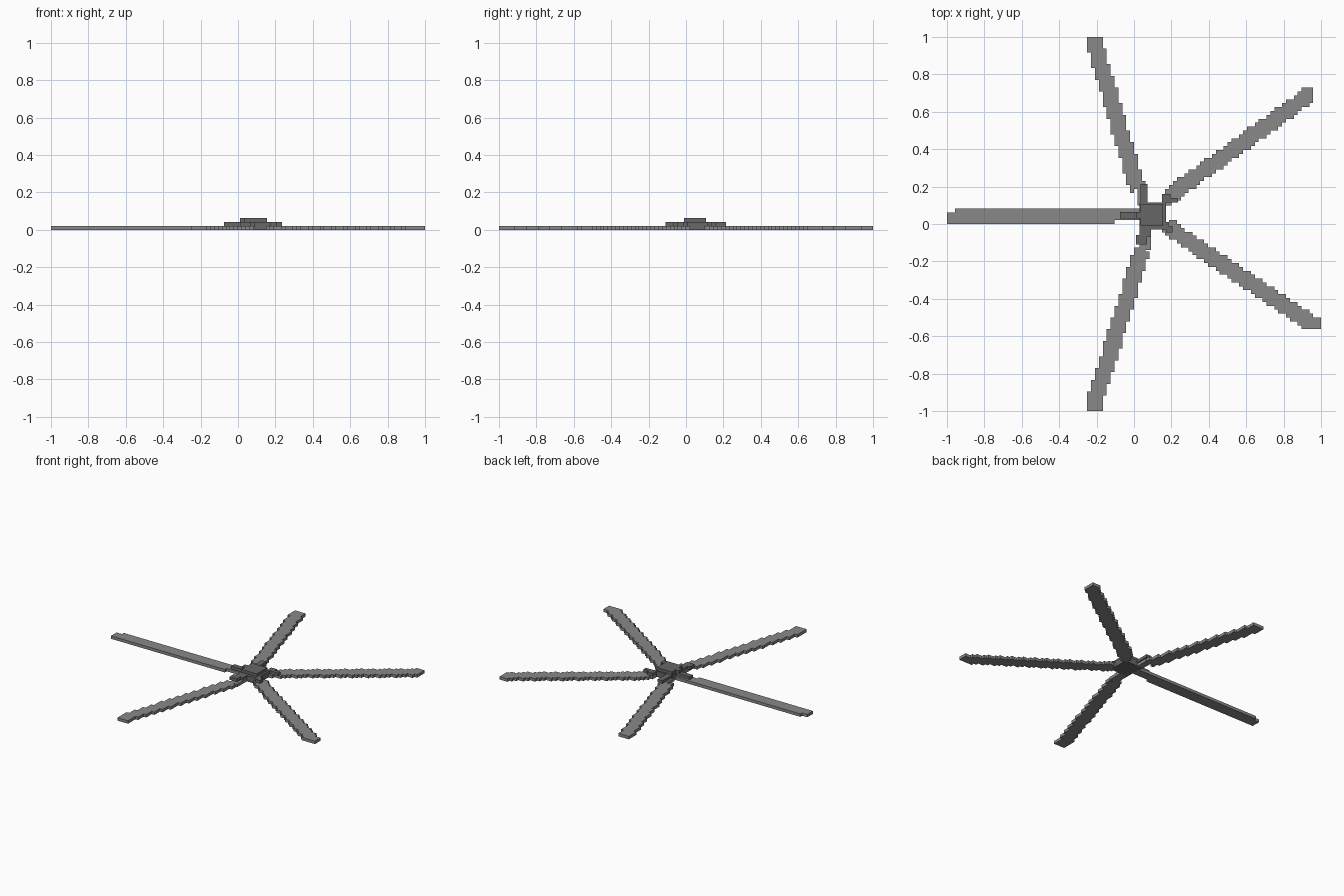
import bpy, bmesh
from mathutils import Vector

if "Cube" in bpy.data.objects:
    bpy.data.objects.remove(bpy.data.objects["Cube"])

CELL = 2 / 96   # block size
LAYER = 0.021   # height of one layer


def material(name, value):
    m = bpy.data.materials.new(name)
    m.use_nodes = True
    colour = (value, value, value, 1)
    m.diffuse_color = colour
    m.node_tree.nodes["Principled BSDF"].inputs["Base Color"].default_value = colour
    return m


blade_grey = material("blade grey", 0.25)
hub_grey = material("hub dark grey", 0.135)


def finish(name, bm, mat):
    bmesh.ops.recalc_face_normals(bm, faces=bm.faces)
    mesh = bpy.data.meshes.new(name)
    bm.to_mesh(mesh)
    bm.free()
    mesh.materials.append(mat)
    ob = bpy.data.objects.new(name, mesh)
    bpy.context.scene.collection.objects.link(ob)


def slab(name, inside, z, mat):
    """Stepped plate made of every grid cell whose centre passes the test."""
    bm = bmesh.new()
    corners = {}

    def corner(i, j):
        if (i, j) not in corners:
            corners[i, j] = bm.verts.new((i * CELL - 1, j * CELL - 1, z))
        return corners[i, j]

    for i in range(96):
        for j in range(96):
            if inside((i + 0.5) * CELL - 1, (j + 0.5) * CELL - 1):
                bm.faces.new([corner(i, j), corner(i + 1, j),
                              corner(i + 1, j + 1), corner(i, j + 1)])
    top = bmesh.ops.extrude_face_region(bm, geom=bm.faces[:])["geom"]
    bmesh.ops.translate(bm, vec=(0, 0, LAYER),
                        verts=[g for g in top if isinstance(g, bmesh.types.BMVert)])
    finish(name, bm, mat)


def box(name, x0, x1, y0, y1, layer, mat):
    bm = bmesh.new()
    bmesh.ops.create_cube(bm, size=1)
    for v in bm.verts:
        v.co = ((x0 + x1) / 2 + v.co.x * (x1 - x0),
                (y0 + y1) / 2 + v.co.y * (y1 - y0),
                (layer + 0.5 + v.co.z) * LAYER)
    finish(name, bm, mat)


def blade(name, root, tip, limits, half_width=0.043):
    a, b = Vector(root), Vector(tip)
    along = (b - a).normalized()
    x0, x1, y0, y1 = limits

    def inside(x, y):
        d = Vector((x, y)) - a
        across = d.x * along.y - d.y * along.x
        return (abs(across) < half_width and d.dot(along) > 0
                and x0 < x < x1 and y0 < y < y1)

    slab(name, inside, 0, blade_grey)


# Four slanted blades, trimmed square at the tips
blade("back_right_blade", (0.02, 0.18), (-0.22, 1.0), (-0.26, 1, -1, 1))
blade("back_left_blade", (0.18, 0.145), (0.93, 0.685), (-1, 0.955, -1, 0.73))
blade("front_left_blade", (0.18, -0.015), (0.95, -0.535), (-1, 1, -0.56, 1))
blade("front_right_blade", (0.045, -0.13), (-0.215, -0.97), (-0.26, 1, -1, 1))

# Straight blade with a notched tip and a narrower root
slab("right_blade",
     lambda x, y: (0 < y < 0.08 and x < -0.1 and (y < 0.06 or x > -0.955))
     or (0.02 < y < 0.08 and -0.1 < x < 0.04),
     0, blade_grey)

# Hub layers
box("hub_base", 0.03, 0.17, -0.03, 0.115, 0, hub_grey)
box("hub_middle", 0.03, 0.17, -0.03, 0.115, 1, hub_grey)
box("hub_cap", 0.035, 0.155, -0.01, 0.108, 2, hub_grey)
box("hub_cap_tab", 0.01, 0.035, 0.03, 0.065, 2, hub_grey)

# Stepped brackets that hold the blade roots
brackets = {
    "right": [(-0.075, 0.03, 0.03, 0.065)],
    "back_right": [(0.035, 0.073, 0.115, 0.215)],
    "back_left": [(0.15, 0.235, 0.115, 0.14), (0.15, 0.195, 0.14, 0.16)],
    "front_left": [(0.15, 0.185, -0.03, 0.01), (0.17, 0.205, -0.045, -0.01)],
    "front_right": [(0.03, 0.09, -0.07, -0.03), (0.01, 0.07, -0.11, -0.06)],
}
for side, parts in brackets.items():
    for n, bounds in enumerate(parts):
        box(f"{side}_bracket_{n + 1}", *bounds, 1, hub_grey)

# Lower links joining the slanted blades to the hub
box("back_right_link", 0.02, 0.065, 0.1, 0.2, 0, blade_grey)
box("back_left_link", 0.15, 0.2, 0.1, 0.16, 0, blade_grey)
box("front_left_link", 0.15, 0.2, -0.045, 0.01, 0, blade_grey)
box("front_right_link", 0.03, 0.09, -0.14, -0.03, 0, blade_grey)
